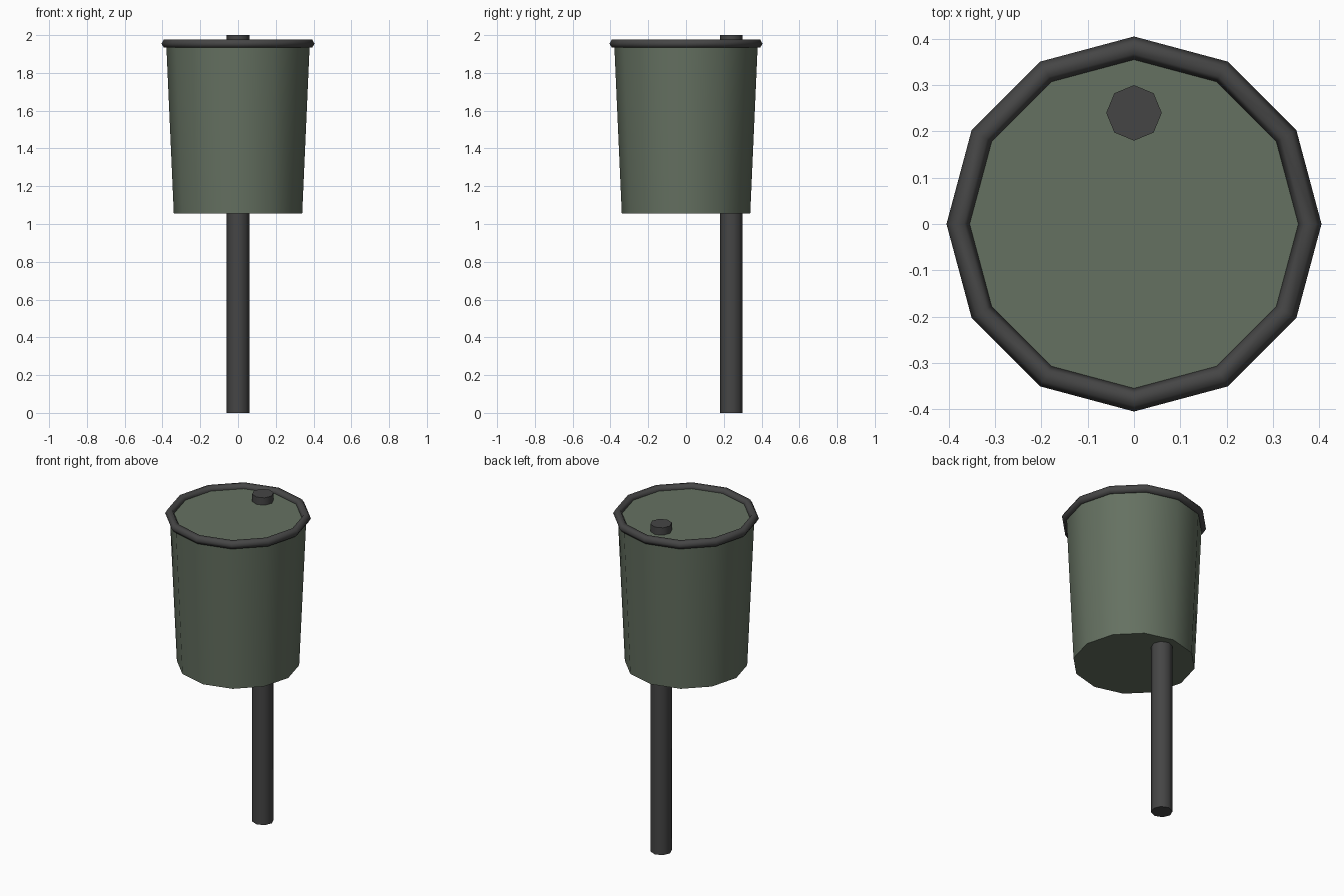
import bpy, math

if "Cube" in bpy.data.objects:
    bpy.data.objects.remove(bpy.data.objects["Cube"])


def material(name, rgb):
    m = bpy.data.materials.new(name)
    m.diffuse_color = (*rgb, 1)
    m.use_nodes = True
    m.node_tree.nodes["Principled BSDF"].inputs["Base Color"].default_value = m.diffuse_color
    return m


green = material("dull green", (0.13, 0.165, 0.12))
dark = material("dark grey", (0.06, 0.06, 0.06))


def finish(name, mat, angle):
    ob = bpy.context.object
    ob.name = name
    ob.data.materials.append(mat)
    bpy.ops.object.shade_smooth_by_angle(angle=math.radians(angle))
    return ob


def align_vertex(ob):
    # put a corner of the cylinder on the +x axis
    v = max(ob.data.vertices, key=lambda v: v.co.x).co
    ob.rotation_euler.z = -math.atan2(v.y, v.x)


# tapered bin body, closed top and bottom
bpy.ops.mesh.primitive_cone_add(vertices=12, radius1=0.34, radius2=0.38,
                                depth=0.9, location=(0, 0, 1.505))
align_vertex(finish("bin_body", green, 40))

# rolled rim
bpy.ops.mesh.primitive_torus_add(major_segments=12, minor_segments=6,
                                 major_radius=0.38, minor_radius=0.025,
                                 location=(0, 0, 1.955))
finish("bin_rim", dark, 70)

# support post through the back of the bin
bpy.ops.mesh.primitive_cylinder_add(vertices=8, radius=0.06, depth=2,
                                    location=(0, 0.24, 1))
align_vertex(finish("support_post", dark, 50))
